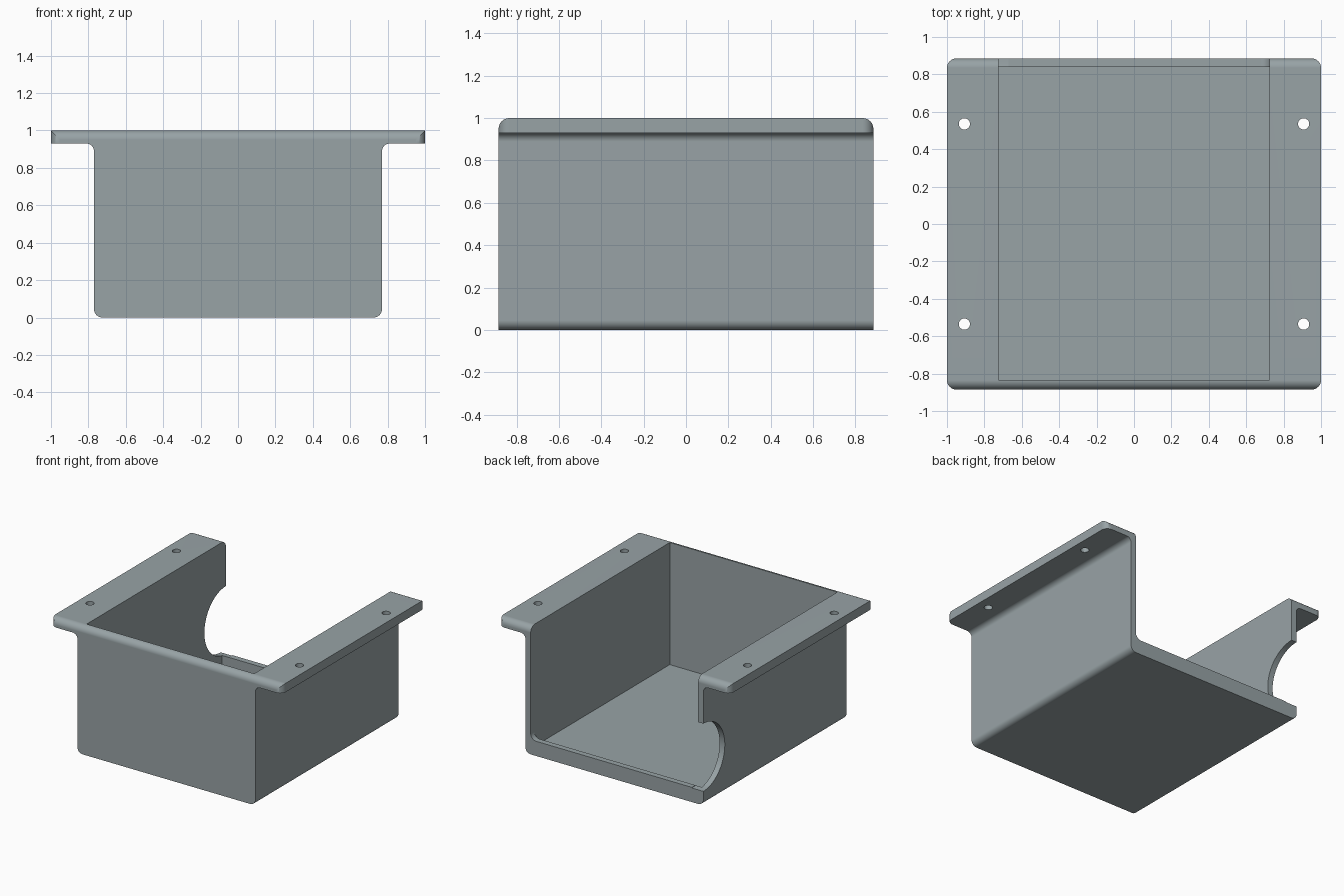
import bpy, bmesh, math
from mathutils import Matrix

if "Cube" in bpy.data.objects:
    bpy.data.objects.remove(bpy.data.objects["Cube"])

HALF_Y = 0.885      # half depth
WALL_X = 0.77       # outer wall
INNER_X = 0.725     # inner wall
FLANGE_Z = 0.93     # underside of flange
LIP_Z = 0.115       # top of the low rear lip

grey = bpy.data.materials.new("slate grey")
grey.diffuse_color = (0.314, 0.366, 0.381, 1)
grey.use_nodes = True
grey.node_tree.nodes["Principled BSDF"].inputs["Base Color"].default_value = grey.diffuse_color


def arc(cx, cz, r, a0, a1, n=8):
    """Points on an arc, angles in degrees."""
    return [(cx + r * math.cos(math.radians(a0 + (a1 - a0) * i / n)),
             cz + r * math.sin(math.radians(a0 + (a1 - a0) * i / n)))
            for i in range(n + 1)]


def mirrored(half):
    """Close a right-hand profile with its mirror image."""
    return half + [(-x, z) for x, z in reversed(half)]


def extrude_y(name, profile, y0, y1, corner=0):
    """Extrude an x-z profile along y; optionally round the outermost corners."""
    bm = bmesh.new()
    face = bm.faces.new([bm.verts.new((x, y0, z)) for x, z in profile])
    res = bmesh.ops.extrude_face_region(bm, geom=[face])
    moved = [v for v in res["geom"] if isinstance(v, bmesh.types.BMVert)]
    bmesh.ops.translate(bm, verts=moved, vec=(0, y1 - y0, 0))
    if corner:
        edges = [e for e in bm.edges
                 if all(abs(v.co.x) > 0.999 for v in e.verts)
                 and abs(e.verts[0].co.y - e.verts[1].co.y) < 1e-4]
        bmesh.ops.bevel(bm, geom=edges, offset=corner, segments=8,
                        profile=0.5, affect='EDGES')
    return finish(name, bm)


def cylinder(name, r, length, center, along_x=False, segments=32):
    bm = bmesh.new()
    m = Matrix.Translation(center)
    if along_x:
        m = m @ Matrix.Rotation(math.pi / 2, 4, 'Y')
    bmesh.ops.create_cone(bm, cap_ends=True, segments=segments,
                          radius1=r, radius2=r, depth=length, matrix=m)
    return finish(name, bm)


def finish(name, bm):
    bmesh.ops.recalc_face_normals(bm, faces=bm.faces)
    me = bpy.data.meshes.new(name)
    bm.to_mesh(me)
    bm.free()
    me.materials.append(grey)
    ob = bpy.data.objects.new(name, me)
    bpy.context.collection.objects.link(ob)
    return ob


# Solid tray body: rounded bottom edges, filleted side flanges
outline = mirrored(
    arc(WALL_X - 0.045, 0.045, 0.045, -90, 0)
    + arc(WALL_X + 0.04, FLANGE_Z - 0.04, 0.04, 180, 90)
    + [(1, FLANGE_Z), (1, 1)])
tray = extrude_y("tray", outline, -HALF_Y, HALF_Y, corner=0.05)

# Cavity inside the walls
cavity = mirrored([(INNER_X, 0.045), (INNER_X, 1.2)])
cutters = [extrude_y("cavity_cutter", cavity, -0.835, 0.84)]

# Open rear above the low lip, with rounded lower corners
opening = mirrored(arc(INNER_X - 0.05, LIP_Z + 0.05, 0.05, -90, 0) + [(INNER_X, 1.2)])
cutters.append(extrude_y("rear_opening_cutter", opening, 0.8, 1.1))

# Round notch at the back of the left wall
cutters.append(cylinder("side_notch_cutter", 0.265, 0.4, (-0.87, HALF_Y, 0.375),
                        along_x=True, segments=64))

# Four screw holes in the flanges
for sx in (-1, 1):
    for sy in (-1, 1):
        cutters.append(cylinder("screw_hole_cutter", 0.03, 0.4,
                                (sx * 0.907, sy * 0.535, 0.96)))

bpy.context.view_layer.objects.active = tray
tray.select_set(True)
for cutter in cutters:
    mod = tray.modifiers.new("cut", 'BOOLEAN')
    mod.operation = 'DIFFERENCE'
    mod.solver = 'EXACT'
    mod.object = cutter
    bpy.ops.object.modifier_apply(modifier=mod.name)
    bpy.data.objects.remove(cutter)

# Smooth fillets, crisp edges
bpy.ops.object.shade_smooth_by_angle(angle=math.radians(30))
weighted = tray.modifiers.new("weighted_normals", 'WEIGHTED_NORMAL')
weighted.keep_sharp = True
